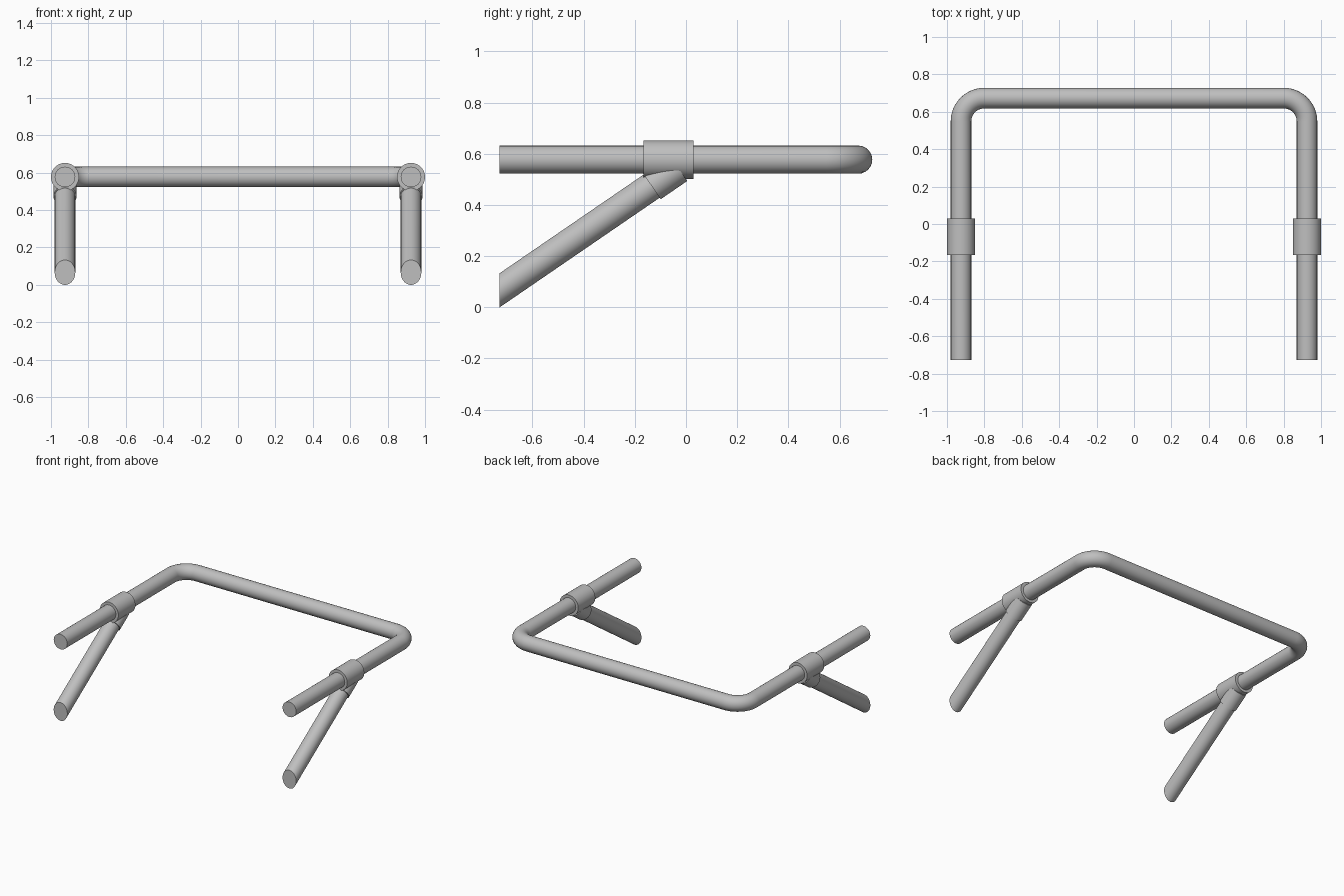
import bpy
import bmesh
from math import atan, cos, sin, pi, radians
from mathutils import Vector, Matrix

cube = bpy.data.objects.get("Cube")
if cube:
    bpy.data.objects.remove(cube, do_unlink=True)

# Main dimensions
PIPE_R = 0.055
SLEEVE_R = 0.075
COLLAR_R = 0.062
SIDE_X = 0.925
RAIL_Z = 0.577
FRONT_Y = -0.728
BACK_Y = 0.673
BEND_R = 0.125
SLOPE = atan(0.685)
SEGMENTS = 48

metal = bpy.data.materials.new("grey metal")
metal.use_nodes = True
GREY = (0.52, 0.52, 0.52, 1)
metal.diffuse_color = GREY
metal.node_tree.nodes["Principled BSDF"].inputs["Base Color"].default_value = GREY


def finish(obj):
    """Smooth the round walls and keep the cut ends crisp."""
    bpy.ops.object.select_all(action="DESELECT")
    obj.select_set(True)
    bpy.context.view_layer.objects.active = obj
    if obj.type == "CURVE":
        bpy.ops.object.convert(target="MESH")
        obj = bpy.context.view_layer.objects.active
    bpy.ops.object.shade_smooth_by_angle(angle=radians(35))


def tube(name, start, end, radius, cut_y=None):
    """Capped tube between two points; cut_y slices the start along a vertical plane."""
    start, end = Vector(start), Vector(end)
    axis = (end - start).normalized()
    turn = axis.to_track_quat("Z", "Y").to_matrix().to_4x4()
    place = Matrix.Translation((start + end) / 2) @ turn
    bm = bmesh.new()
    bmesh.ops.create_cone(bm, cap_ends=True, segments=SEGMENTS, radius1=radius,
                          radius2=radius, depth=(end - start).length, matrix=place)
    if cut_y is not None:
        middle = (start + end) / 2
        for v in bm.verts:
            if (v.co - middle).dot(axis) < 0:
                v.co += axis * ((cut_y - v.co.y) / axis.y)
    mesh = bpy.data.meshes.new(name)
    bm.to_mesh(mesh)
    bm.free()
    mesh.materials.append(metal)
    obj = bpy.data.objects.new(name, mesh)
    bpy.context.collection.objects.link(obj)
    finish(obj)


# Bent U-shaped rail
half = [(SIDE_X, FRONT_Y)]
for i in range(17):
    a = i / 16 * pi / 2
    half.append((SIDE_X - BEND_R + BEND_R * cos(a), BACK_Y - BEND_R + BEND_R * sin(a)))
path = half + [(-x, y) for x, y in reversed(half)]
curve = bpy.data.curves.new("bent_rail", "CURVE")
curve.dimensions = "3D"
curve.bevel_depth = PIPE_R
curve.bevel_resolution = 10
curve.use_fill_caps = True
spline = curve.splines.new("POLY")
spline.points.add(len(path) - 1)
for point, (x, y) in zip(spline.points, path):
    point.co = (x, y, RAIL_Z, 1)
curve.materials.append(metal)
rail = bpy.data.objects.new("bent_rail", curve)
bpy.context.collection.objects.link(rail)
finish(rail)


def brace_point(x, y):
    """Point on the sloping brace axis at a given depth."""
    return (x, y, PIPE_R / cos(SLOPE) + (y - FRONT_Y) * sin(SLOPE) / cos(SLOPE))


# Sleeve, angled collar and brace on each side
for side, x in (("left", SIDE_X), ("right", -SIDE_X)):
    tube(side + "_sleeve", (x, -0.167, RAIL_Z), (x, 0.03, RAIL_Z), SLEEVE_R)
    tube(side + "_collar", brace_point(x, -0.134), brace_point(x, -0.03), COLLAR_R)
    tube(side + "_brace", brace_point(x, FRONT_Y), brace_point(x, -0.04), PIPE_R, FRONT_Y)
